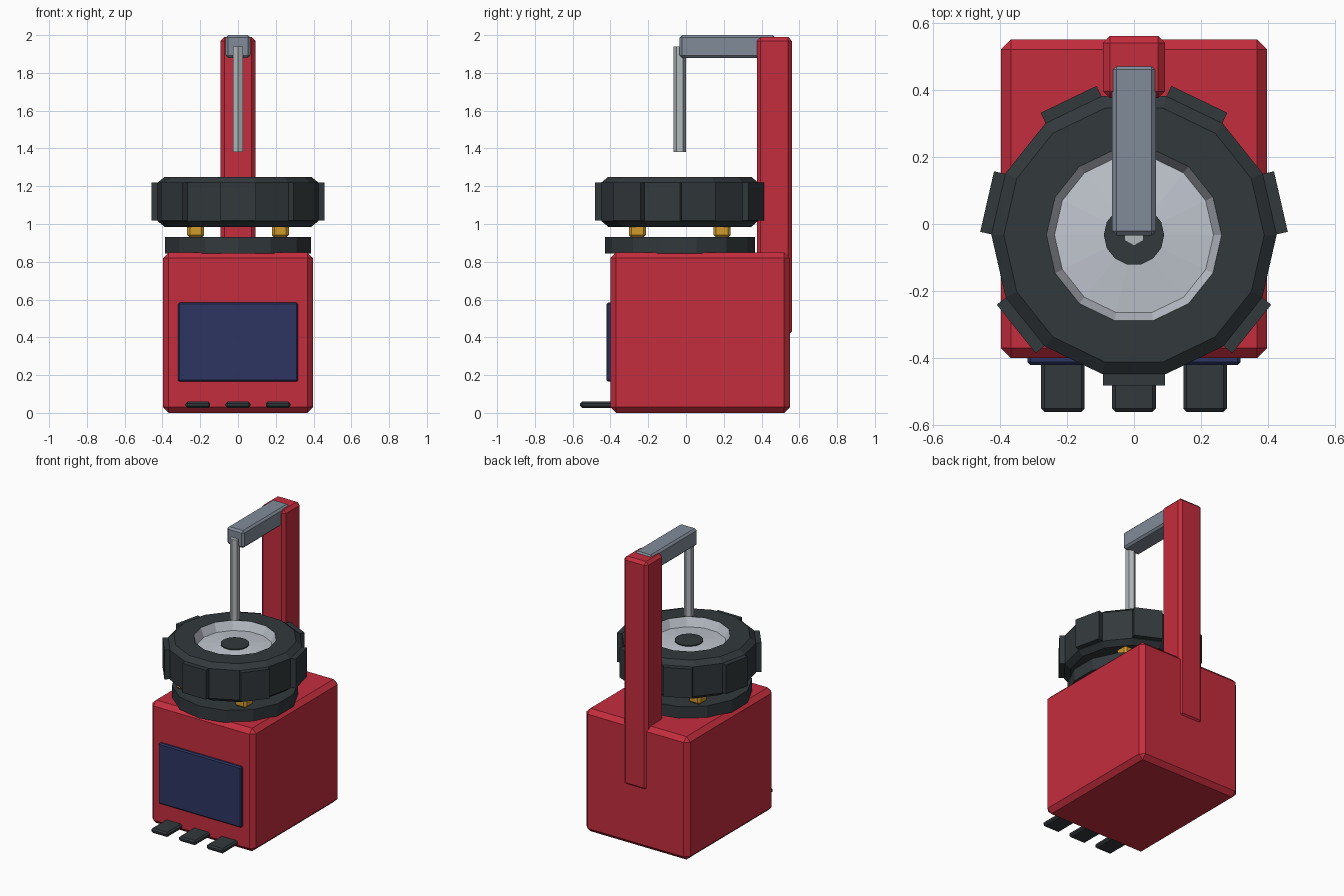
import bpy, bmesh, math
from mathutils import Matrix

if "Cube" in bpy.data.objects:
    bpy.data.objects.remove(bpy.data.objects["Cube"])


def mat(name, rgb):
    m = bpy.data.materials.new(name)
    m.diffuse_color = (*rgb, 1)
    m.use_nodes = True
    m.node_tree.nodes["Principled BSDF"].inputs["Base Color"].default_value = m.diffuse_color
    return m


RED = mat("red_paint", (0.56, 0.026, 0.047))
NAVY = mat("navy_panel", (0.026, 0.036, 0.120))
RUBBER = mat("black_rubber", (0.032, 0.040, 0.045))
STEEL = mat("grey_steel", (0.22, 0.26, 0.32))
SILVER = mat("silver_rim", (0.53, 0.56, 0.62))
ROD = mat("rod_metal", (0.45, 0.48, 0.50))
GOLD = mat("brass_yellow", (0.65, 0.33, 0.025))

CY = -0.033          # wheel axis position in y
SIDES = 14


def finish(bm, name, material):
    bmesh.ops.recalc_face_normals(bm, faces=bm.faces)
    me = bpy.data.meshes.new(name)
    bm.to_mesh(me)
    bm.free()
    me.materials.append(material)
    ob = bpy.data.objects.new(name, me)
    bpy.context.collection.objects.link(ob)
    return ob


def box(name, x, y, z, material, bevel=0.0):
    """Box from (min, max) ranges with a single-segment chamfer."""
    bm = bmesh.new()
    bmesh.ops.create_cube(bm, size=1)
    for v in bm.verts:
        for i, r in enumerate((x, y, z)):
            v.co[i] = (r[0] + r[1]) / 2 + v.co[i] * (r[1] - r[0])
    if bevel:
        bmesh.ops.bevel(bm, geom=bm.edges[:], offset=bevel, segments=1,
                        affect='EDGES', profile=0.5)
    return finish(bm, name, material)


def lathe(name, profile, material, n=SIDES, start=0.0, closed=True):
    """Spin (radius, z) points round the wheel axis; radius 0 becomes a pole."""
    bm = bmesh.new()
    rings = []
    for r, z in profile:
        if r == 0:
            rings.append([bm.verts.new((0, CY, z))] * n)
        else:
            rings.append([bm.verts.new((r * math.cos(start + 2 * math.pi * k / n),
                                        CY + r * math.sin(start + 2 * math.pi * k / n), z))
                          for k in range(n)])
    pairs = list(zip(rings, rings[1:]))
    if closed:
        pairs.append((rings[-1], rings[0]))
    for a, b in pairs:
        for k in range(n):
            j = (k + 1) % n
            vs = list(dict.fromkeys((a[k], a[j], b[j], b[k])))
            if len(vs) > 2:
                bm.faces.new(vs)
    return finish(bm, name, material)


# cabinet, control panel and pedals
box("cabinet", (-0.397, 0.397), (-0.40, 0.55), (0, 0.85), RED, 0.03)
box("front_panel", (-0.317, 0.317), (-0.42, -0.38), (0.165, 0.585), NAVY, 0.008)
for i in (-1, 0, 1):
    box("pedal", (i * 0.212 - 0.065, i * 0.212 + 0.065), (-0.56, -0.37),
        (0.027, 0.06), RUBBER, 0.01)

# rear column, overhead arm and hexagonal rod
box("column", (-0.092, 0.092), (0.375, 0.56), (0.41, 1.99), RED, 0.02)
box("overhead_arm", (-0.065, 0.065), (-0.034, 0.473), (1.88, 2.0), STEEL, 0.013)
lathe("tool_rod", [(0, 1.38), (0.032, 1.38), (0.032, 1.94), (0, 1.94)], ROD,
      n=6, start=math.pi / 2, closed=False)

# turntable and its four clamps
lathe("turntable", [(0, 0.845), (0.397, 0.845), (0.397, 0.93), (0, 0.93)], RUBBER,
      start=math.pi / 2, closed=False)
for sx in (-1, 1):
    for sy in (-1, 1):
        cx, cy = sx * 0.224, CY + sy * 0.224
        box("clamp", (cx - 0.045, cx + 0.045), (cy - 0.045, cy + 0.045),
            (0.928, 1.04), GOLD, 0.014)

# tyre, rim and hub
lathe("tyre", [(0.261, 1.25), (0.388, 1.25), (0.425, 1.22), (0.425, 1.015),
               (0.388, 0.985), (0.261, 0.985)], RUBBER)
lathe("rim", [(0, 1.208), (0.09, 1.205), (0.237, 1.19), (0.261, 1.249), (0.264, 1.249),
              (0.264, 0.986), (0.261, 0.986), (0.237, 1.045), (0.09, 1.03), (0, 1.027)],
      SILVER, closed=False)
lathe("hub", [(0, 1.02), (0.09, 1.02), (0.09, 1.212), (0, 1.212)], RUBBER, closed=False)

# tread blocks on every second side of the tyre
for k in range(7):
    block = box("tread_block", (0.38, 0.449), (-0.0925, 0.0925), (1.018, 1.22), RUBBER)
    block.data.transform(Matrix.Translation((0, CY, 0)) @
                         Matrix.Rotation(-math.pi / 2 + k * 2 * math.pi / 7, 4, 'Z'))
